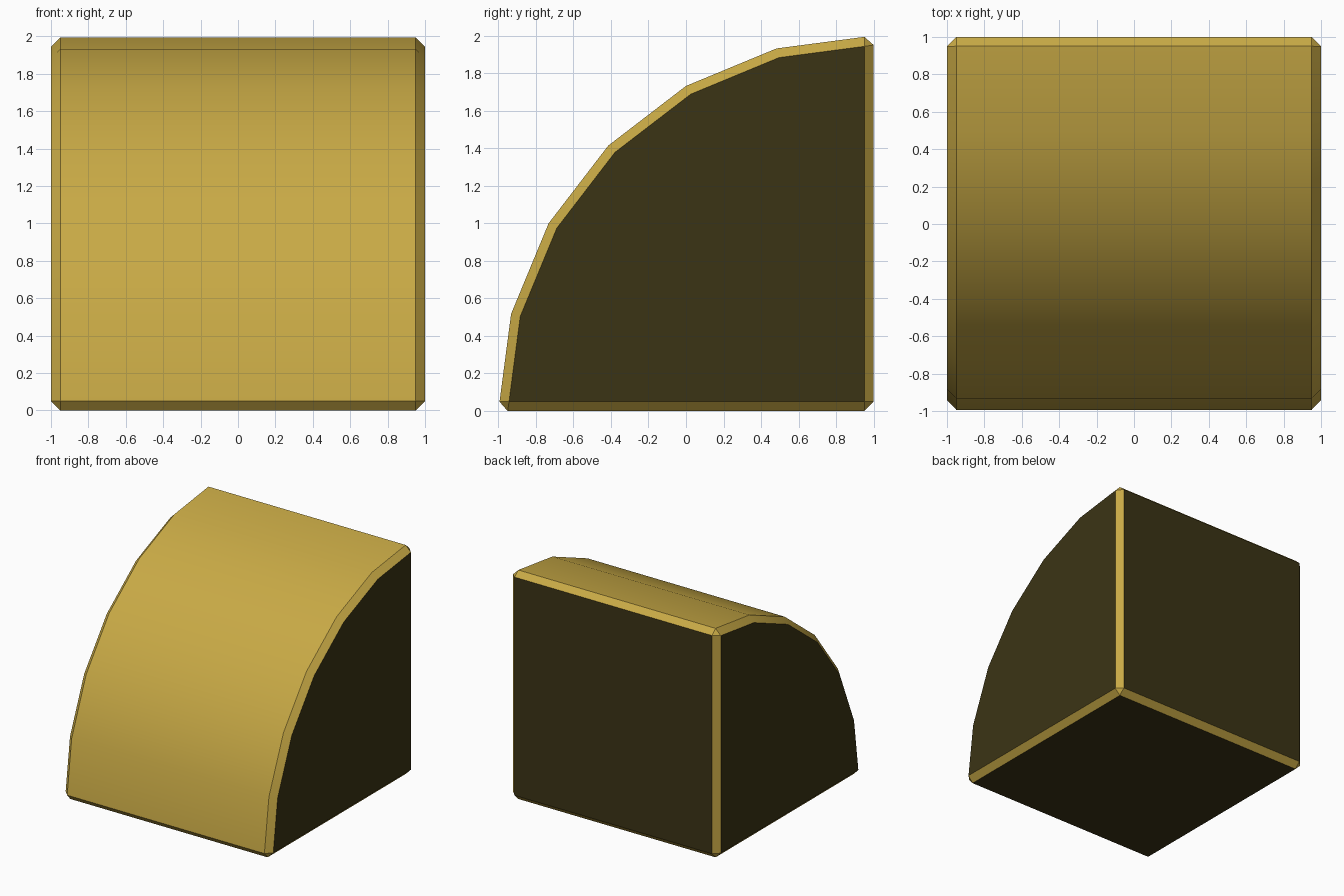
import bpy, bmesh, math

if "Cube" in bpy.data.objects:
    bpy.data.objects.remove(bpy.data.objects["Cube"])

STEPS, RADIUS, BEVEL = 6, 2.0, 0.05


def material(name, rgb):
    m = bpy.data.materials.new(name)
    m.diffuse_color = (*rgb, 1)
    m.use_nodes = True
    m.node_tree.nodes["Principled BSDF"].inputs["Base Color"].default_value = m.diffuse_color
    return m


bm = bmesh.new()

# Quarter-round profile: arc about the lower back edge, plus the corner itself
profile = []
for i in range(STEPS + 1):
    a = math.radians(90) * i / STEPS
    profile.append((1 - RADIUS * math.cos(a), RADIUS * math.sin(a)))
profile.append((1, 0))

# Extrude the profile across x
side = bm.faces.new([bm.verts.new((-1, y, z)) for y, z in profile])
ext = bmesh.ops.extrude_face_region(bm, geom=[side], use_keep_orig=True)
bmesh.ops.translate(bm, vec=(2, 0, 0),
                    verts=[g for g in ext["geom"] if isinstance(g, bmesh.types.BMVert)])
bmesh.ops.recalc_face_normals(bm, faces=bm.faces[:])

# Dark flat ends, back and underside; the curved face stays gold
bm.normal_update()
for f in bm.faces:
    n = f.normal
    if abs(n.x) > 0.9 or n.y > 0.5 or n.z < -0.5:
        f.material_index = 1

# Gold chamfer on every hard edge
hard = [e for e in bm.edges if e.calc_face_angle() > math.radians(30)]
bmesh.ops.bevel(bm, geom=hard, offset=BEVEL, offset_type='OFFSET', segments=1,
                profile=0.5, affect='EDGES', material=0)

mesh = bpy.data.meshes.new("quarter_round_block")
bm.to_mesh(mesh)
bm.free()
mesh.materials.append(material("gold", (0.58, 0.40, 0.06)))
mesh.materials.append(material("dark_olive", (0.044, 0.034, 0.0075)))

block = bpy.data.objects.new("quarter_round_block", mesh)
bpy.context.collection.objects.link(block)
bpy.context.view_layer.objects.active = block
block.select_set(True)
bpy.ops.object.shade_smooth_by_angle(angle=math.radians(30))
